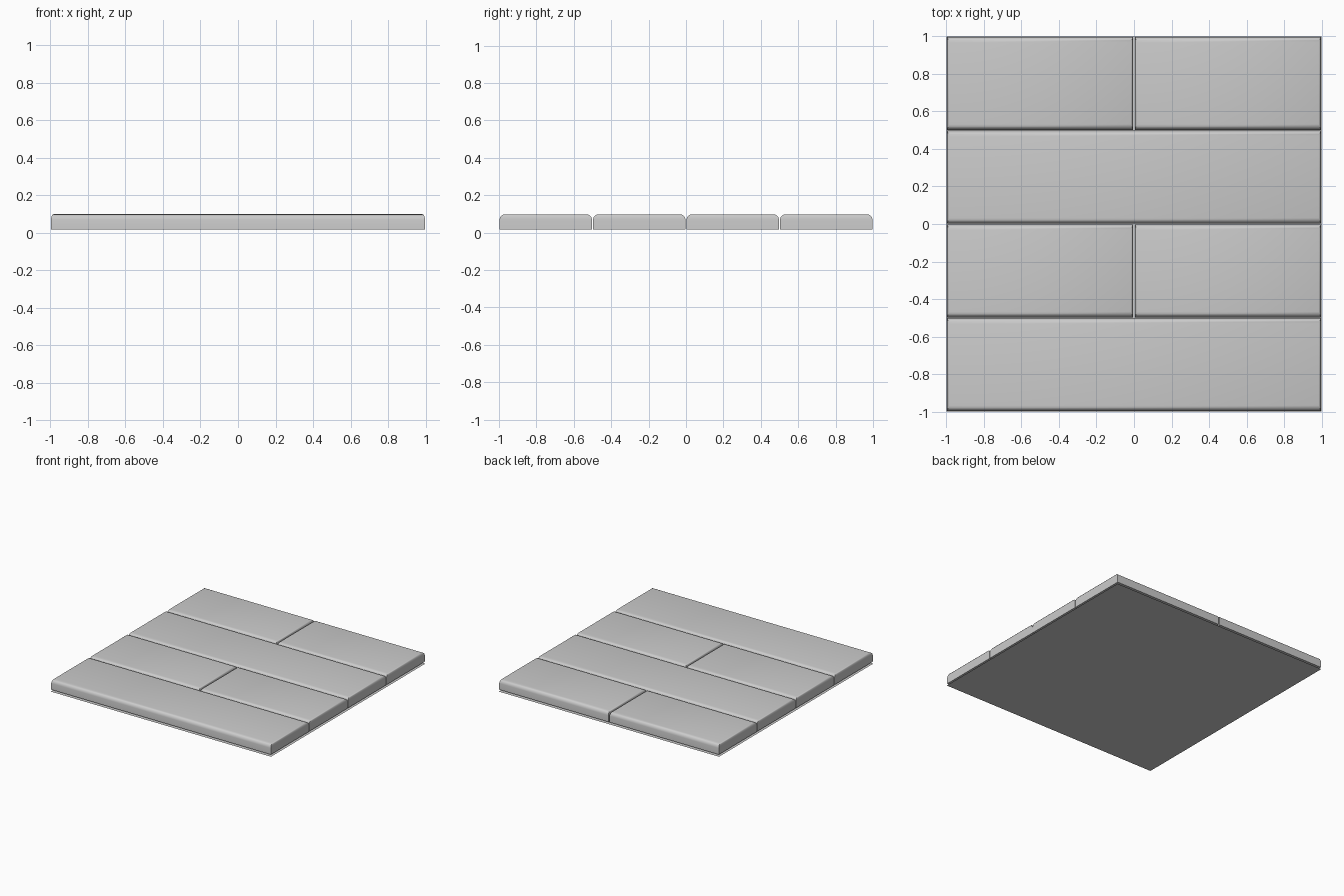
import bpy, bmesh, math

if "Cube" in bpy.data.objects:
    bpy.data.objects.remove(bpy.data.objects["Cube"])

BOTTOM, TOP = 0.016, 0.098      # plank heights
ROUND, END_ROUND = 0.03, 0.012  # rounding of long edges / of plank ends
HALF = 0.997                    # half extent of the planking
GAP = 0.005


def finish(name, bm):
    mesh = bpy.data.meshes.new(name)
    bm.to_mesh(mesh)
    bm.free()
    obj = bpy.data.objects.new(name, mesh)
    bpy.context.collection.objects.link(obj)
    return obj


def plank(name, x0, x1, y0, y1):
    # Round the top edges in a stretched space so the ends get a tighter radius
    stretch = ROUND / END_ROUND
    bm = bmesh.new()
    bmesh.ops.create_cube(bm, size=1)
    for v in bm.verts:
        v.co.x *= (x1 - x0) * stretch
        v.co.y *= y1 - y0
        v.co.z *= TOP - BOTTOM
    top = [e for e in bm.edges if all(v.co.z > 0 for v in e.verts)]
    bmesh.ops.bevel(bm, geom=top, offset=ROUND, offset_type='OFFSET',
                    segments=4, profile=0.5, affect='EDGES')
    for v in bm.verts:
        v.co.x = v.co.x / stretch + (x0 + x1) / 2
        v.co.y += (y0 + y1) / 2
        v.co.z += (TOP + BOTTOM) / 2
    bmesh.ops.recalc_face_normals(bm, faces=bm.faces)
    obj = finish(name, bm)
    bpy.ops.object.select_all(action='DESELECT')
    obj.select_set(True)
    bpy.context.view_layer.objects.active = obj
    bpy.ops.object.shade_smooth_by_angle(angle=math.radians(35))


# Four rows: full-length planks alternate with pairs of half planks
for row in range(4):
    y0 = -1 + 0.5 * row + GAP / 2
    y1 = y0 + 0.5 - GAP
    if row % 2 == 0:
        plank(f"long_plank_{row}", -HALF, HALF, y0, y1)
    else:
        plank(f"half_plank_left_{row}", -HALF, -GAP, y0, y1)
        plank(f"half_plank_right_{row}", GAP, HALF, y0, y1)

# Flat backing sheet under the planks, facing down
bm = bmesh.new()
bmesh.ops.create_grid(bm, x_segments=1, y_segments=1, size=1)
bmesh.ops.reverse_faces(bm, faces=bm.faces)
finish("backing_sheet", bm)
